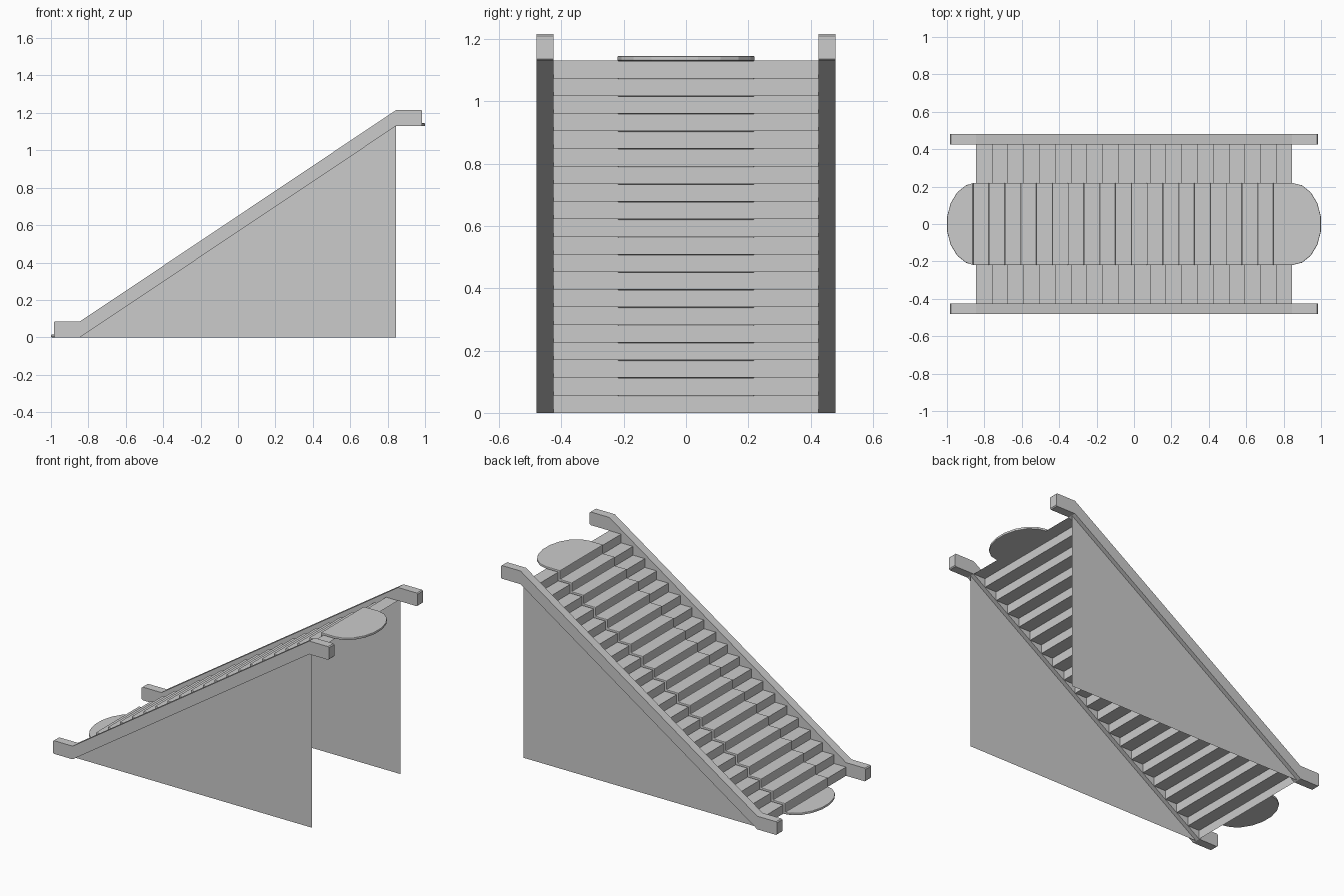
import bpy, bmesh, math

if "Cube" in bpy.data.objects:
    bpy.data.objects.remove(bpy.data.objects["Cube"])

STEPS = 20
X0, H = 0.845, 1.13
RUN, RISE = 2 * X0 / STEPS, H / STEPS
WALL_Y = 0.4525
RUG_W, RUG_T = 0.22, 0.015


def finish(name, bm):
    me = bpy.data.meshes.new(name)
    bm.to_mesh(me)
    bm.free()
    ob = bpy.data.objects.new(name, me)
    bpy.context.collection.objects.link(ob)
    return ob


def strip(bm, profile, w):
    """Sheet that follows an x/z profile, from y=-w to y=w."""
    rows = [(bm.verts.new((x, -w, z)), bm.verts.new((x, w, z))) for x, z in profile]
    for (a, b), (c, d) in zip(rows, rows[1:]):
        bm.faces.new((a, c, d, b))
    return rows


def prism(name, profile, y0, y1):
    """Solid made by extruding an x/z outline along y."""
    bm = bmesh.new()
    f = bm.faces.new([bm.verts.new((x, y0, z)) for x, z in profile])
    if y1 != y0:
        ext = bmesh.ops.extrude_face_region(bm, geom=[f])
        vs = [g for g in ext["geom"] if isinstance(g, bmesh.types.BMVert)]
        bmesh.ops.translate(bm, verts=vs, vec=(0, y1 - y0, 0))
        bmesh.ops.recalc_face_normals(bm, faces=bm.faces)
    return finish(name, bm)


# Zigzag of risers and treads
zigzag = [(-X0, 0)]
for i in range(STEPS):
    x = -X0 + i * RUN
    zigzag += [(x, (i + 1) * RISE), (x + RUN, (i + 1) * RISE)]

# Steps (open underneath)
bm = bmesh.new()
strip(bm, zigzag, WALL_Y)
finish("steps", bm)

# Rug running down the steps, with a rounded flap at each end
bm = bmesh.new()
rows = strip(bm, zigzag, RUG_W)
SEG = 9
for side, (lo, hi), z in ((-1, rows[0], 0), (1, rows[-1], H)):
    arc = []
    for k in range(1, SEG):
        t = math.pi * k / SEG
        arc.append(bm.verts.new((side * (X0 + 0.157 * math.sin(t)),
                                 -RUG_W * math.cos(t), z)))
    loop = [lo] + arc + [hi]
    bm.faces.new(loop if side > 0 else loop[::-1])
rug = finish("rug", bm)
sol = rug.modifiers.new("thickness", "SOLIDIFY")
sol.thickness, sol.offset = RUG_T, 1
sol.use_even_offset = True
bev = rug.modifiers.new("soft_edges", "BEVEL")
bev.width, bev.segments = 0.004, 2
bev.limit_method, bev.angle_limit = "ANGLE", math.radians(45)

# Side walls and sloped rails with level ends
E, T, C = 0.985, 0.085, 0.006
rail = [(-X0, 0), (X0, H), (E - C, H), (E, H + C), (E, H + T - C), (E - C, H + T),
        (X0, H + T), (-X0, T), (C - E, T), (-E, T - C), (-E, C), (C - E, 0)]
for s, label in ((-1, "front"), (1, "back")):
    prism(label + "_wall", [(-X0, 0), (X0, 0), (X0, H)], s * WALL_Y, s * WALL_Y)
    prism(label + "_rail", rail, s * 0.425, s * 0.48)
